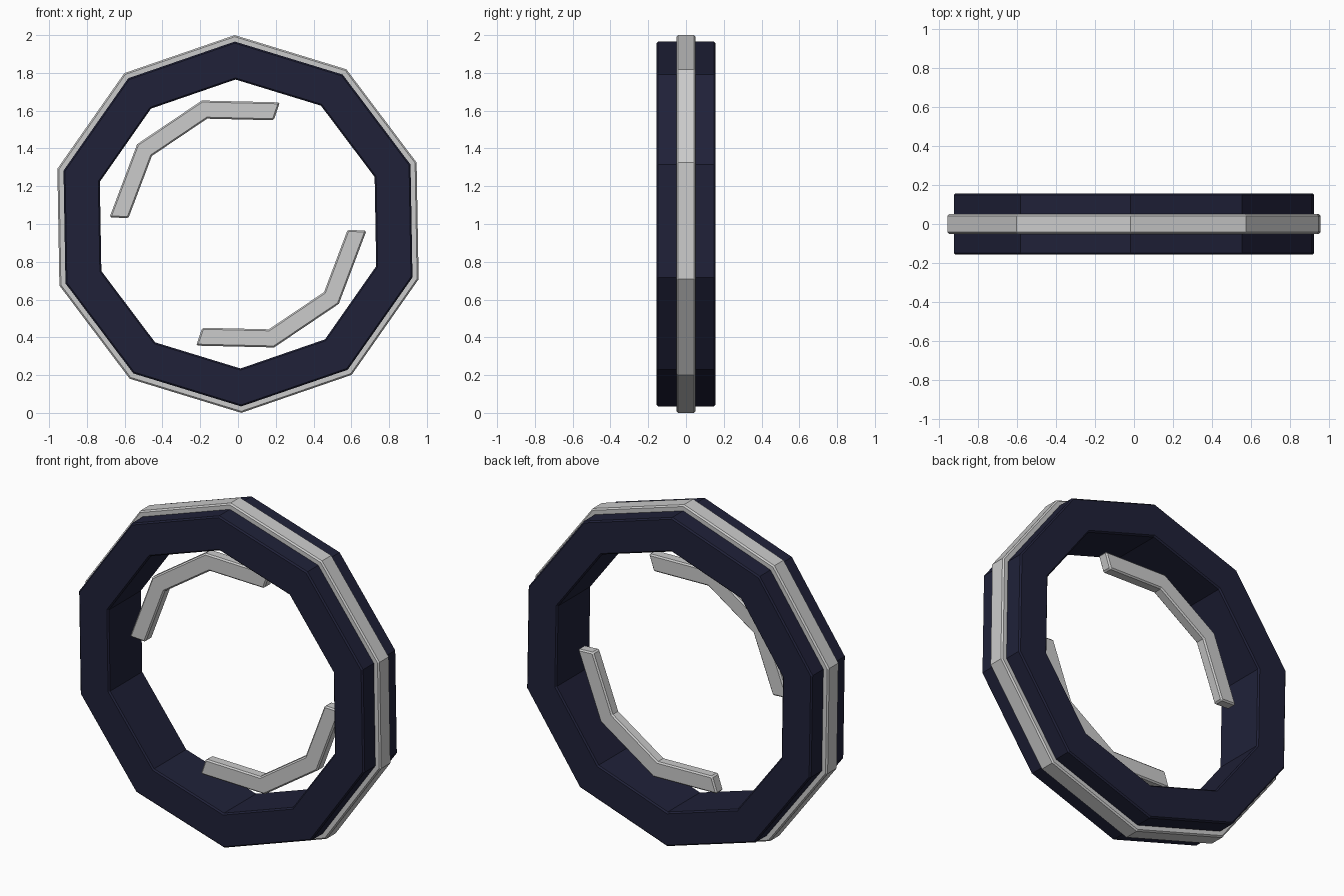
import bpy, bmesh
from math import cos, sin, radians

if "Cube" in bpy.data.objects:
    bpy.data.objects.remove(bpy.data.objects["Cube"])

CENTRE_Z = 1.0


def sector(name, r_in, r_out, depth, start, step, count, closed, bevel, mat=None):
    """Faceted rectangular-section ring or arc around the y axis."""
    bm = bmesh.new()
    sections = []
    for i in range(count):
        a = radians(start + i * step)
        sections.append([bm.verts.new((r * cos(a), y, r * sin(a)))
                         for r, y in ((r_in, -depth), (r_out, -depth),
                                      (r_out, depth), (r_in, depth))])
    for i in range(count if closed else count - 1):
        a, b = sections[i], sections[(i + 1) % count]
        for k in range(4):
            n = (k + 1) % 4
            bm.faces.new((a[k], a[n], b[n], b[k]))
    if not closed:
        bm.faces.new(sections[0])
        bm.faces.new(sections[-1])
    bmesh.ops.recalc_face_normals(bm, faces=bm.faces)
    mesh = bpy.data.meshes.new(name)
    bm.to_mesh(mesh)
    bm.free()
    obj = bpy.data.objects.new(name, mesh)
    obj.location.z = CENTRE_Z
    bpy.context.collection.objects.link(obj)
    # Chamfer only the right-angled rims, not the decagon corners
    mod = obj.modifiers.new("edge_chamfer", 'BEVEL')
    mod.width = bevel
    mod.segments = 1
    mod.limit_method = 'ANGLE'
    mod.angle_limit = radians(60)
    if mat:
        mesh.materials.append(mat)
    return obj


navy = bpy.data.materials.new("navy")
navy.diffuse_color = (0.014, 0.015, 0.04, 1)
navy.use_nodes = True
navy.node_tree.nodes["Principled BSDF"].inputs["Base Color"].default_value = navy.diffuse_color

# Main ten-sided ring and the raised band around its rim
sector("main_ring", 0.765, 0.966, 0.156, 91, 36, 10, True, 0.008, navy)
sector("outer_band", 0.90, 1.0, 0.05, 91, 36, 10, True, 0.008)

# Two opposite inner arcs
for label, turn in (("upper", 0), ("lower", 180)):
    sector(label + "_inner_arc", 0.581, 0.681, 0.032, 71 + turn, 35.33, 4, False, 0.008)
